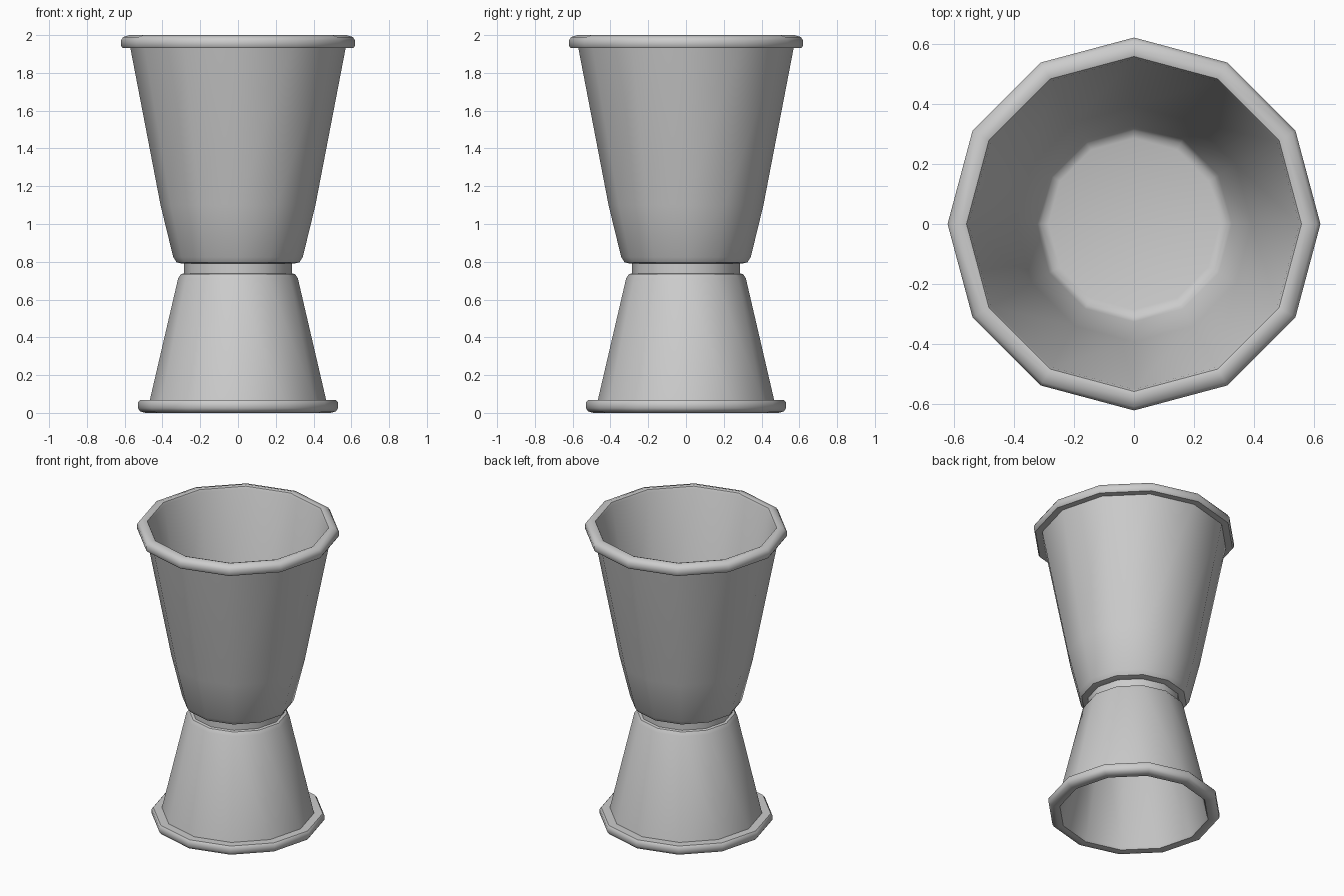
import bpy, bmesh, math

if "Cube" in bpy.data.objects:
    bpy.data.objects.remove(bpy.data.objects["Cube"])

SIDES = 12


def lathe(name, profile, closed_loop=False):
    """Revolve (radius, z) points around z; open ends are capped."""
    bm = bmesh.new()
    rings = []
    for r, z in profile:
        rings.append([bm.verts.new((r * math.cos(2 * math.pi * i / SIDES),
                                    r * math.sin(2 * math.pi * i / SIDES), z))
                      for i in range(SIDES)])
    pairs = list(zip(rings, rings[1:]))
    if closed_loop:
        pairs.append((rings[-1], rings[0]))
    for a, b in pairs:
        for i in range(SIDES):
            j = (i + 1) % SIDES
            bm.faces.new((a[i], a[j], b[j], b[i]))
    if not closed_loop:
        bm.faces.new(rings[0])
        bm.faces.new(rings[-1])
    bmesh.ops.recalc_face_normals(bm, faces=bm.faces[:])
    mesh = bpy.data.meshes.new(name)
    bm.to_mesh(mesh)
    bm.free()
    obj = bpy.data.objects.new(name, mesh)
    bpy.context.collection.objects.link(obj)
    bpy.ops.object.select_all(action='DESELECT')
    obj.select_set(True)
    bpy.context.view_layer.objects.active = obj
    bpy.ops.object.shade_smooth_by_angle(angle=math.radians(42))
    return obj


# Large upper cup: outer base, wall, rolled rim, inner wall, inner floor
lathe("large_cup", [
    (0.295, 0.79), (0.325, 0.797), (0.343, 0.825), (0.41, 1.10), (0.57, 1.932),
    (0.612, 1.932), (0.62, 1.945), (0.62, 1.972), (0.608, 1.99), (0.575, 2.0),
    (0.557, 1.995), (0.55, 1.98),
    (0.392, 1.10), (0.325, 0.84), (0.31, 0.818), (0.285, 0.81)])

# Short neck joining the two cups
lathe("neck", [(0.285, 0.725), (0.285, 0.80)])

# Small lower cup, opening downward
lathe("small_cup", [
    (0.28, 0.74), (0.302, 0.735), (0.317, 0.712), (0.467, 0.067),
    (0.52, 0.067), (0.53, 0.055), (0.53, 0.025), (0.518, 0.008), (0.49, 0.0),
    (0.46, 0.005), (0.452, 0.02),
    (0.299, 0.695), (0.285, 0.715), (0.26, 0.72)])
